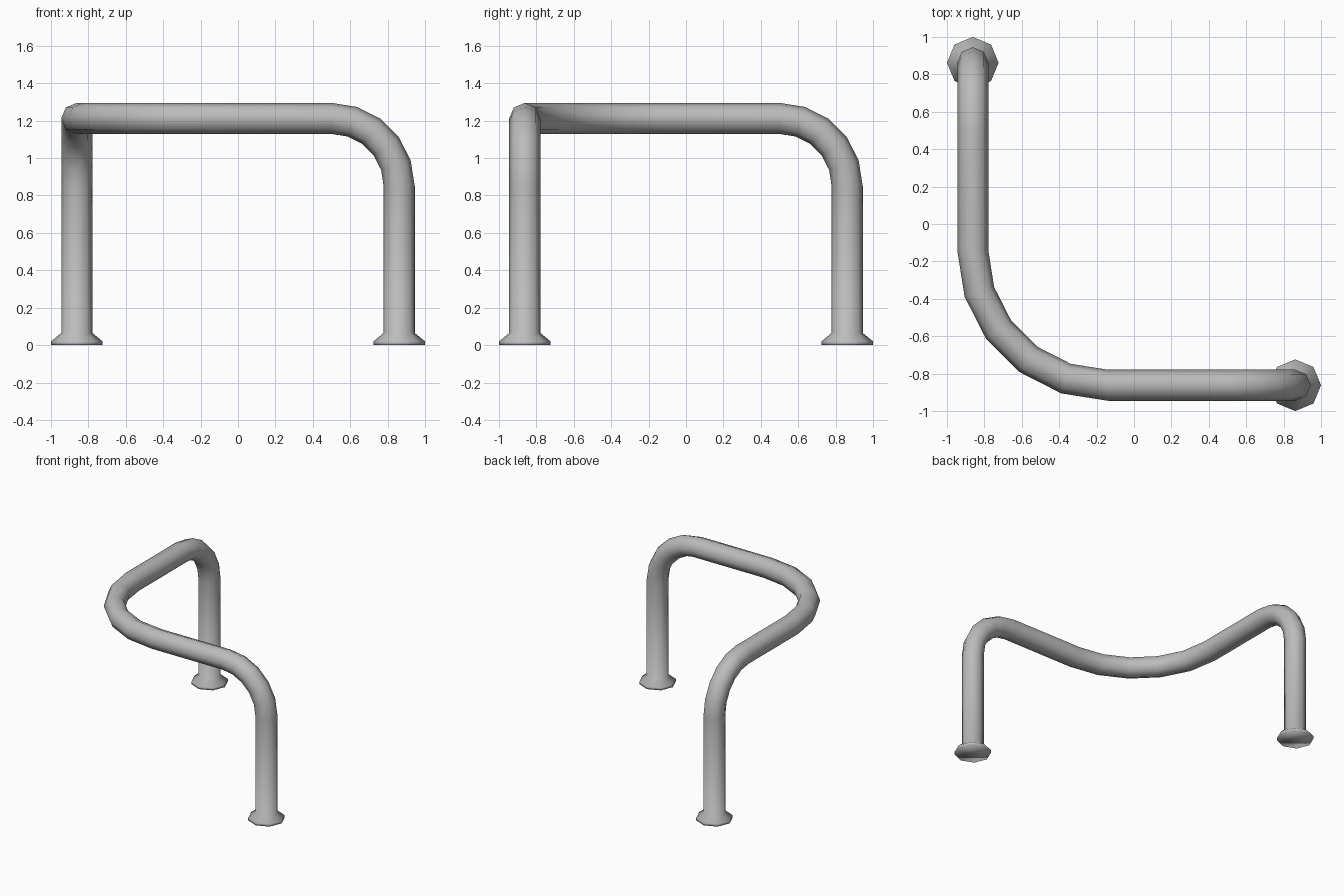
import bpy, bmesh
from math import pi, radians, cos, sin
from mathutils import Matrix, Vector

if "Cube" in bpy.data.objects:
    bpy.data.objects.remove(bpy.data.objects["Cube"])

SIDES = 8
TUBE_R, FOOT_R = 0.083, 0.138
C = 0.862                       # leg offset from centre
BEND_R, CORNER_R = 0.362, 0.722
LEG_TOP, FLANGE_TOP, RIM = 0.85, 0.065, 0.02


def loft(name, rings):
    """Skin octagonal rings given as (frame matrix, radius), capped at both ends."""
    bm = bmesh.new()
    loops = []
    for m, r in rings:
        loops.append([bm.verts.new(m @ Vector((r * cos(2 * pi * i / SIDES),
                                              r * sin(2 * pi * i / SIDES), 0)))
                      for i in range(SIDES)])
    for a, b in zip(loops, loops[1:]):
        for i in range(SIDES):
            j = (i + 1) % SIDES
            bm.faces.new((a[i], a[j], b[j], b[i]))
    bm.faces.new(loops[0][::-1])
    bm.faces.new(loops[-1])
    for f in bm.faces:
        f.smooth = True
    me = bpy.data.meshes.new(name)
    bm.to_mesh(me)
    bm.free()
    ob = bpy.data.objects.new(name, me)
    bpy.context.collection.objects.link(ob)
    return ob


def bend(m, axis, radius, steps=5):
    """Frames of a quarter turn of the path about a local axis."""
    axis = Vector(axis)
    centre = axis.cross(Vector((0, 0, 1))) * radius
    return [m @ Matrix.Translation(centre) @ Matrix.Rotation(radians(90) * k / steps, 4, axis)
            @ Matrix.Translation(-centre) for k in range(1, steps + 1)]


def straight(m, length):
    return m @ Matrix.Translation((0, 0, length))


# Rail path: leg, bend, bar, wide corner, bar, bend, leg
bar = 2 * C - BEND_R - CORNER_R
path = [Matrix.Translation((-C, C, FLANGE_TOP))]
path.append(straight(path[-1], LEG_TOP - FLANGE_TOP))
path += bend(path[-1], (1, 0, 0), BEND_R)       # up -> towards -y
path.append(straight(path[-1], bar))
path += bend(path[-1], (0, 1, 0), CORNER_R)     # -y -> +x
path.append(straight(path[-1], bar))
path += bend(path[-1], (1, 0, 0), BEND_R)       # +x -> down
path.append(straight(path[-1], LEG_TOP - FLANGE_TOP))

# Flared feet continue the tube at both ends
start = [(straight(path[0], z - FLANGE_TOP), FOOT_R) for z in (0, RIM)]
end = [(straight(path[-1], FLANGE_TOP - z), FOOT_R) for z in (RIM, 0)]
rail = loft("bent_rail_with_flared_feet", start + [(m, TUBE_R) for m in path] + end)

# Mid-grey paint
paint = bpy.data.materials.new("grey_paint")
paint.diffuse_color = (0.5, 0.5, 0.5, 1)
paint.use_nodes = True
paint.node_tree.nodes["Principled BSDF"].inputs["Base Color"].default_value = paint.diffuse_color
rail.data.materials.append(paint)
